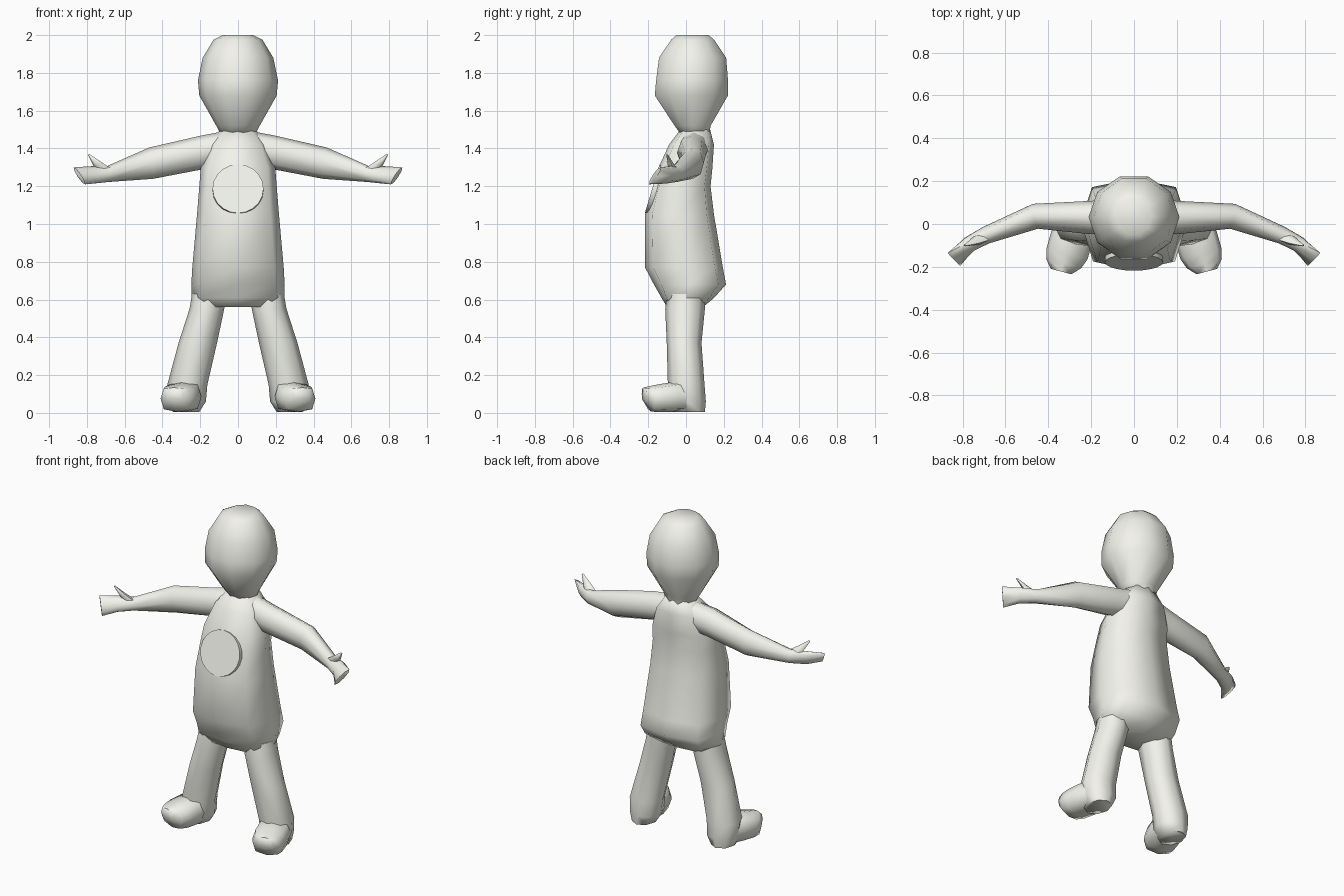
import bpy, bmesh, math
from mathutils import Vector as V

if "Cube" in bpy.data.objects:
    bpy.data.objects.remove(bpy.data.objects["Cube"])

mat = bpy.data.materials.new("off_white")
mat.diffuse_color = (0.9, 0.9, 0.84, 1)
mat.use_nodes = True
mat.node_tree.nodes["Principled BSDF"].inputs["Base Color"].default_value = mat.diffuse_color


def ring(c, u, v, n=8, box=1.0):
    """Closed section around c with half axes u and v; box > 1 pushes the diagonals out."""
    pts = []
    for i in range(n):
        a = 2 * math.pi * i / n
        k = 1 + (box - 1) * abs(math.sin(2 * a))
        pts.append(V(c) + V(u) * math.cos(a) * k + V(v) * math.sin(a) * k)
    return pts


def flat_ring(z, cx, rx, front, back, n=8, box=1.0):
    return ring((cx, (front + back) / 2, z), (rx, 0, 0), (0, (back - front) / 2, 0), n, box)


def loft(name, rings, mirror=False, angle=75):
    bm = bmesh.new()
    vs = [[bm.verts.new(p) for p in r] for r in rings]
    n = len(vs[0])
    for a, b in zip(vs, vs[1:]):
        for i in range(n):
            j = (i + 1) % n
            bm.faces.new((a[i], a[j], b[j], b[i]))
    bm.faces.new(vs[0][::-1])
    bm.faces.new(vs[-1])
    bmesh.ops.recalc_face_normals(bm, faces=bm.faces)
    me = bpy.data.meshes.new(name)
    bm.to_mesh(me)
    bm.free()
    me.materials.append(mat)
    ob = bpy.data.objects.new(name, me)
    bpy.context.collection.objects.link(ob)
    me.shade_smooth()
    me.set_sharp_from_angle(angle=math.radians(angle))
    if mirror:
        m = ob.modifiers.new("mirror", 'MIRROR')
        m.use_axis = (True, False, False)
        m.use_mirror_merge = False
    return ob


# head: faceted egg narrowing to the neck
loft("head", [flat_ring(z, 0, r, f, b, 10) for z, r, f, b in [
    (1.46, .085, -.02, .125), (1.52, .115, -.065, .135), (1.68, .205, -.175, .232),
    (1.76, .212, -.168, .232), (1.88, .187, -.152, .222), (1.975, .13, -.085, .155),
    (2.0, .08, -.055, .125)]])

# torso: tunic with full belly and seat
loft("torso", [flat_ring(z, 0, r, f, b, 8, k) for z, r, f, b, k in [
    (.56, .185, -.10, .09, 1.15), (.61, .247, -.13, .15, 1.15), (.68, .247, -.17, .212, 1.12),
    (.77, .242, -.217, .195, 1.12), (1.05, .217, -.217, .148, 1.12), (1.20, .205, -.175, .13, 1.12),
    (1.30, .197, -.145, .14, 1.12), (1.42, .155, -.09, .148, 1.1), (1.50, .095, -.03, .128, 1.05)]])

# round chest patch, lying nearly flush on the chest slope
bpy.ops.mesh.primitive_cylinder_add(vertices=20, radius=.135, depth=.05,
                                    location=(0, -.155, 1.18),
                                    rotation=(math.radians(73.3), 0, 0))
patch = bpy.context.object
patch.name = "chest_patch"
patch.data.materials.append(mat)
bpy.ops.object.shade_smooth_by_angle(angle=math.radians(40))

# arms swept forward, ending in flat mitten hands
loft("arm", [
    ring((.08, .045, 1.40), (0, .075, 0), (0, 0, .09)),
    ring((.20, .03, 1.377), (0, .078, 0), (0, 0, .09)),
    ring((.46, .036, 1.322), (.012, .058, 0), (.01, 0, .083)),
    ring((.69, -.052, 1.265), (.015, .038, 0), (0, 0, .043)),
    ring((.77, -.095, 1.26), (.022, .03, 0), (.005, .01, .046)),
    ring((.84, -.165, 1.255), (.008, .01, -.006), (.03, .03, .045))], mirror=True)

# thumb spike
loft("thumb", [
    ring((.70, -.06, 1.275), (.01, .025, 0), (.03, 0, -.02), 6),
    ring((.742, -.08, 1.315), (.01, .018, 0), (.018, 0, -.013), 6),
    ring((.79, -.10, 1.368), (.002, .004, 0), (.004, 0, -.003), 6)], mirror=True)

# legs splayed outward
loft("leg", [flat_ring(z, cx, r, f, b) for z, cx, r, f, b in [
    (.63, .155, .088, -.10, .10), (.55, .165, .092, -.11, .10),
    (.37, .213, .102, -.102, .082), (.15, .268, .106, -.096, .098),
    (.06, .267, .097, -.09, .105), (.005, .275, .07, -.08, .10)]], mirror=True)

# feet turned slightly outward
loft("foot", [ring((x, y, z), (w * .96, w * .25, 0), (0, 0, h), 8, 1.13) for x, y, z, w, h in [
    (.265, .05, .08, .072, .07), (.29, -.06, .085, .10, .08),
    (.313, -.14, .078, .10, .074), (.328, -.185, .075, .085, .068),
    (.34, -.222, .10, .05, .035)]], mirror=True)
